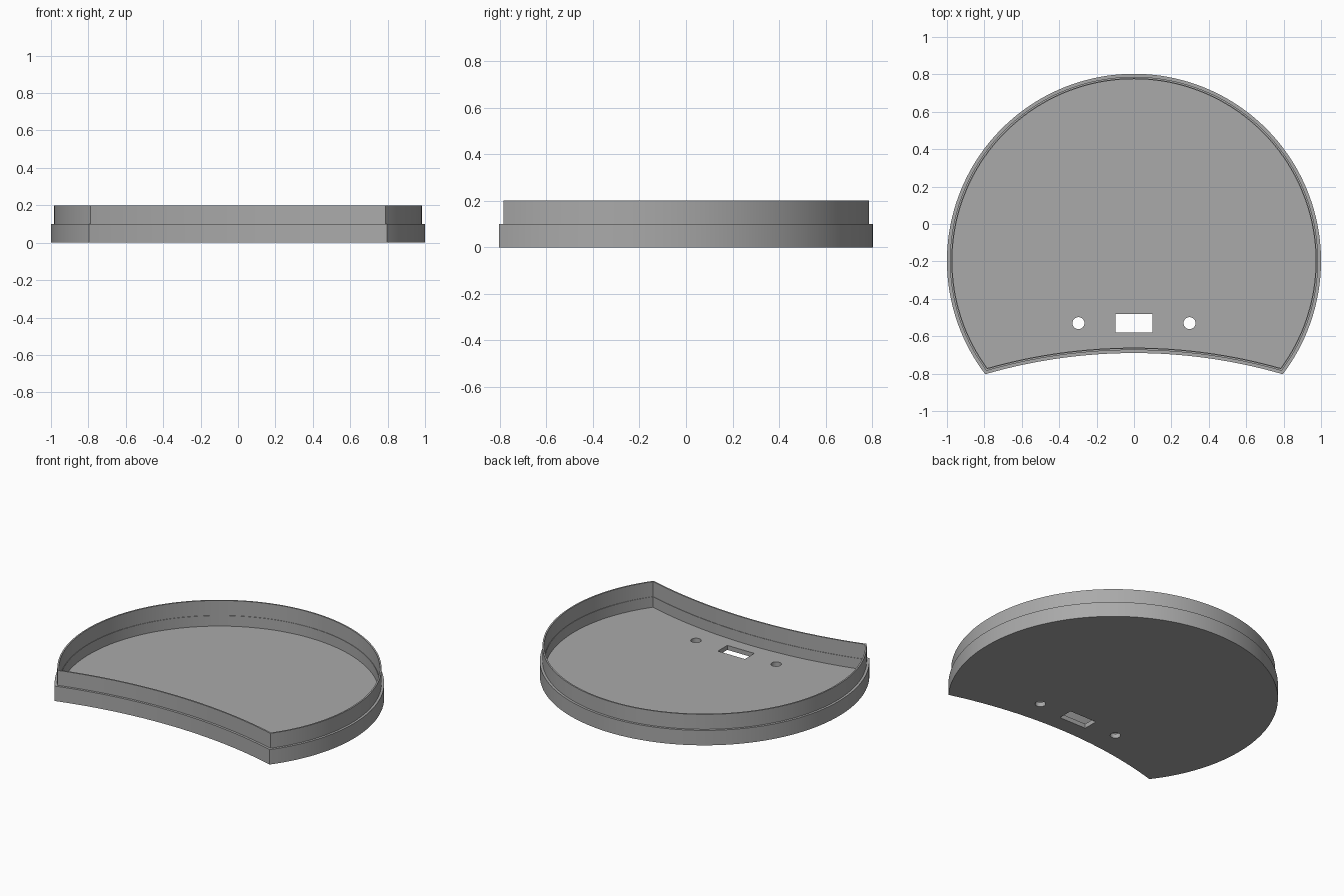
import bpy, bmesh, math

if "Cube" in bpy.data.objects:
    bpy.data.objects.remove(bpy.data.objects["Cube"], do_unlink=True)

R, CY = 1.0, -0.197          # main round outline
FRONT_R, FRONT_Y = 2.85, -0.69   # concave front edge
FC = FRONT_Y - FRONT_R       # centre of the front arc

grey = bpy.data.materials.new("plain grey")
grey.use_nodes = True
grey.diffuse_color = (0.4, 0.4, 0.4, 1)
grey.node_tree.nodes["Principled BSDF"].inputs["Base Color"].default_value = (0.4, 0.4, 0.4, 1)


def outline(inset, round_steps=120, front_steps=32):
    """Crescent-cut disc outline, moved inwards by inset."""
    r, f = R - inset, FRONT_R + inset
    d = CY - FC
    y = FC + (d * d + f * f - r * r) / (2 * d)
    x = math.sqrt(r * r - (y - CY) ** 2)
    a = math.atan2(y - CY, x)
    pts = []
    for i in range(round_steps):
        t = a + (math.pi - 2 * a) * i / round_steps
        pts.append((r * math.cos(t), CY + r * math.sin(t)))
    b = math.atan2(y - FC, x)
    for i in range(front_steps):
        t = math.pi - b + (2 * b - math.pi) * i / front_steps
        pts.append((f * math.cos(t), FC + f * math.sin(t)))
    return pts


def loft(name, rings):
    """Closed solid through rings of (points, height)."""
    bm = bmesh.new()
    loops = [[bm.verts.new((x, y, z)) for x, y in pts] for pts, z in rings]
    for low, high in zip(loops, loops[1:]):
        n = len(low)
        for i in range(n):
            j = (i + 1) % n
            bm.faces.new((low[i], low[j], high[j], high[i]))
    bm.faces.new(loops[0][::-1])
    bm.faces.new(loops[-1])
    bmesh.ops.recalc_face_normals(bm, faces=bm.faces)
    mesh = bpy.data.meshes.new(name)
    bm.to_mesh(mesh)
    bm.free()
    mesh.materials.append(grey)
    obj = bpy.data.objects.new(name, mesh)
    bpy.context.collection.objects.link(obj)
    return obj


# Tray: floor, outer wall, stepped lip and inner wall
profile = [(0, 0), (0, 0.1), (0.016, 0.1), (0.016, 0.2),
           (0.026, 0.2), (0.026, 0.1), (0.029, 0.1), (0.029, 0.03)]
tray = loft("tray", [(outline(inset), z) for inset, z in profile])


# Openings in the floor: a port slot and two round holes
def circle(cx, cy, r, n=32):
    return [(cx + r * math.cos(math.tau * i / n), cy + r * math.sin(math.tau * i / n))
            for i in range(n)]


slot = [(-0.1, -0.58), (0.1, -0.58), (0.1, -0.48), (-0.1, -0.48)]
shapes = {"slot_cutter": slot,
          "left_hole_cutter": circle(0.297, -0.53, 0.032),
          "right_hole_cutter": circle(-0.297, -0.53, 0.032)}
cutters = []
for name, pts in shapes.items():
    cutter = loft(name, [(pts, -0.05), (pts, 0.08)])
    cutter.hide_render = True
    cutters.append(cutter)
    mod = tray.modifiers.new(name, 'BOOLEAN')
    mod.operation = 'DIFFERENCE'
    mod.solver = 'EXACT'
    mod.object = cutter

# Apply the cuts and shade the curved walls smooth
bpy.ops.object.select_all(action='DESELECT')
tray.select_set(True)
bpy.context.view_layer.objects.active = tray
for name in shapes:
    bpy.ops.object.modifier_apply(modifier=name)
for cutter in cutters:
    bpy.data.objects.remove(cutter, do_unlink=True)
bpy.ops.object.shade_smooth_by_angle(angle=math.radians(30))
